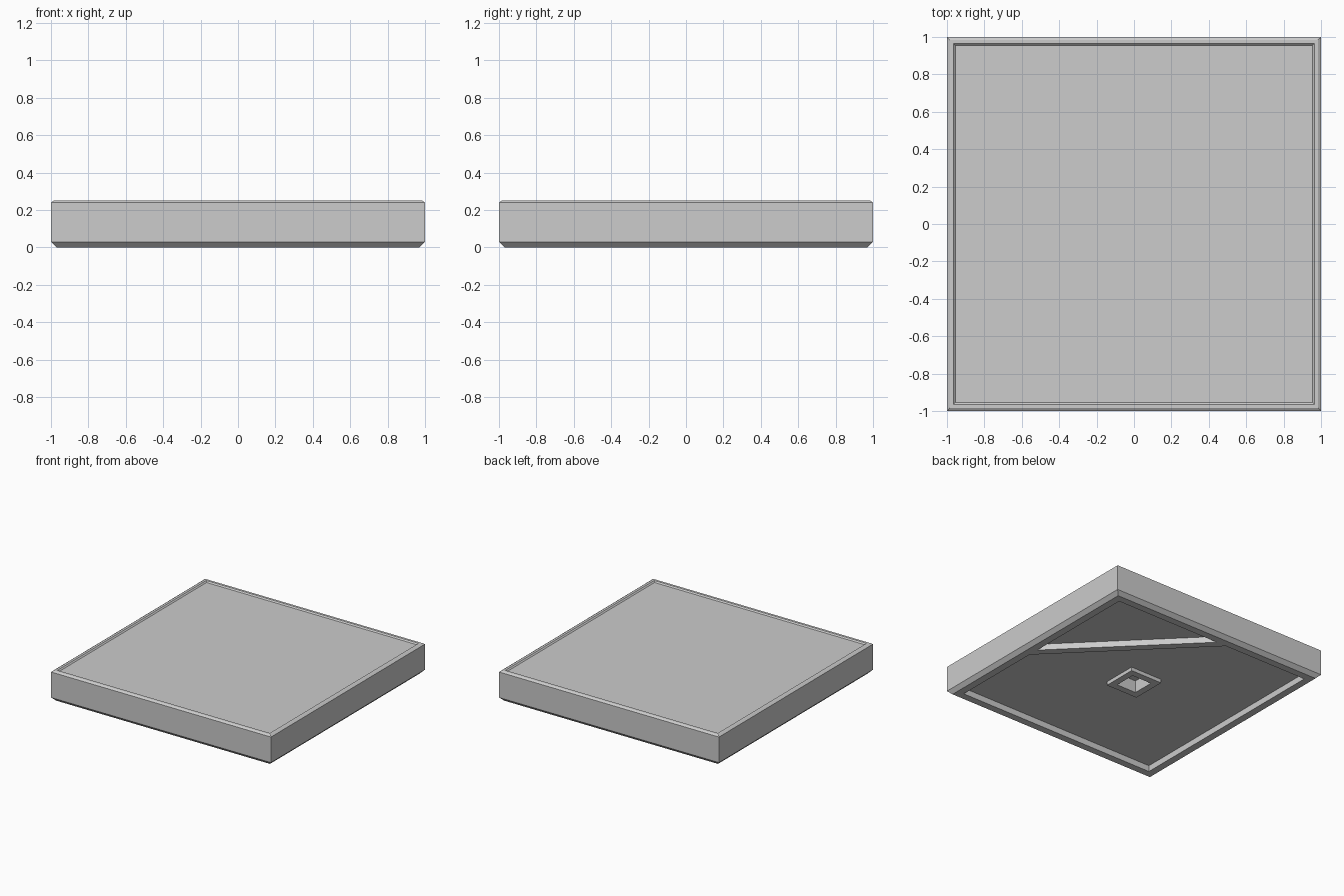
import bpy
import bmesh

cube = bpy.data.objects.get("Cube")
if cube:
    bpy.data.objects.remove(cube, do_unlink=True)

# Single flat colour
grey = bpy.data.materials.new("light_grey")
grey.use_nodes = True
COLOUR = (0.604, 0.604, 0.604, 1)
grey.diffuse_color = COLOUR
grey.node_tree.nodes["Principled BSDF"].inputs["Base Color"].default_value = COLOUR


def loft(name, loops):
    """Join matching closed loops with quads and cap both ends."""
    bm = bmesh.new()
    rings = [[bm.verts.new(p) for p in loop] for loop in loops]
    for a, b in zip(rings, rings[1:]):
        n = len(a)
        for i in range(n):
            j = (i + 1) % n
            bm.faces.new((a[i], a[j], b[j], b[i]))
    bm.faces.new(rings[0])
    bm.faces.new(rings[-1])
    bmesh.ops.recalc_face_normals(bm, faces=bm.faces)
    mesh = bpy.data.meshes.new(name)
    bm.to_mesh(mesh)
    bm.free()
    mesh.materials.append(grey)
    obj = bpy.data.objects.new(name, mesh)
    bpy.context.collection.objects.link(obj)
    return obj


def square(half, z):
    return [(sx * half, sy * half, z)
            for sx, sy in ((-1, -1), (1, -1), (1, 1), (-1, 1))]


# Tile body: socket, boss, underside recess, chamfered sides, rim, top panel
RECESS = 0.91
FLOOR = 0.05
profile = [
    (0.09, 0.12), (0.09, 0.02), (0.145, 0.02), (0.145, FLOOR),
    (RECESS, FLOOR), (RECESS, 0), (0.97, 0), (1, 0.03),
    (1, 0.24), (0.985, 0.25), (0.965, 0.25), (0.955, 0.24),
]
loft("tile_body", [square(half, z) for half, z in profile])


# Diagonal rib across one underside corner, sloped on its inner side
def rib_end(along_x):
    section = [(0.86, 0), (0.77, 0), (0.72, FLOOR), (0.86, FLOOR)]
    return [(RECESS, s - RECESS, z) if along_x else (s - RECESS, RECESS, z)
            for s, z in section]


loft("underside_rib", [rib_end(True), rib_end(False)])
